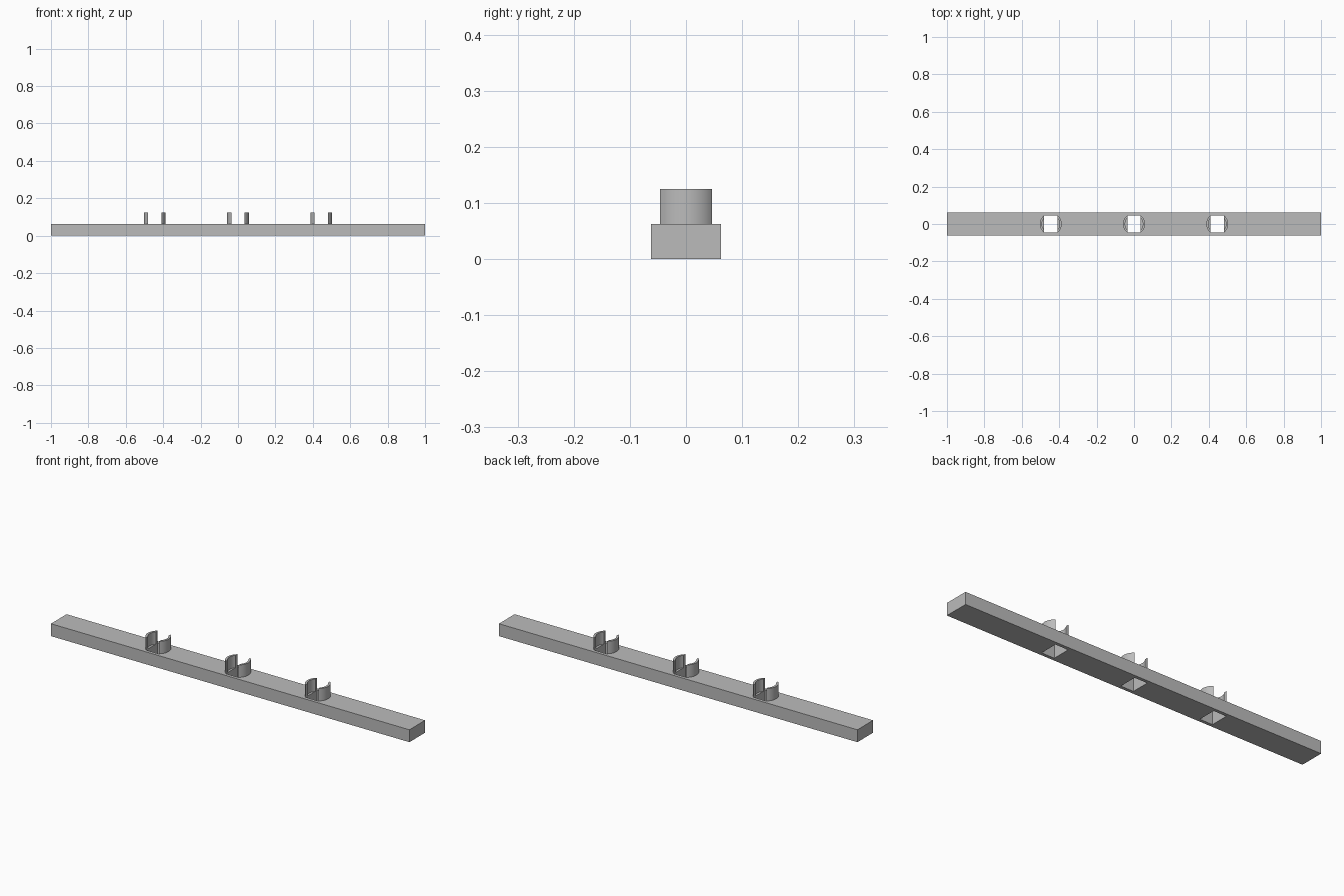
import bpy, bmesh, math

cube = bpy.data.objects.get("Cube")
if cube:
    bpy.data.objects.remove(cube, do_unlink=True)

HALF_LEN, HALF_DEPTH, BAR_TOP, CLIP_TOP = 1.0, 0.0625, 0.0625, 0.125
CENTRES = (-0.445, 0.0, 0.445)
SLOT = 0.0355                       # half width of slot and hole
OUTER, INNER = 0.0585, 0.0475       # clip wall radii
HOLE_Y = math.sqrt(OUTER ** 2 - SLOT ** 2)
STEPS = 16

grey = bpy.data.materials.new("plain grey")
grey.use_nodes = True
colour = (0.5, 0.5, 0.5, 1)
grey.diffuse_color = colour
grey.node_tree.nodes["Principled BSDF"].inputs["Base Color"].default_value = colour


def extruded(name, polygons, z0, z1):
    """Raise a set of flat polygons into a closed solid."""
    bm = bmesh.new()
    for poly in polygons:
        bm.faces.new([bm.verts.new((x, y, z0)) for x, y in poly])
    bmesh.ops.remove_doubles(bm, verts=bm.verts, dist=1e-5)
    res = bmesh.ops.extrude_face_region(bm, geom=bm.faces[:], use_keep_orig=True)
    top = [v for v in res["geom"] if isinstance(v, bmesh.types.BMVert)]
    bmesh.ops.translate(bm, verts=top, vec=(0, 0, z1 - z0))
    bmesh.ops.recalc_face_normals(bm, faces=bm.faces)
    mesh = bpy.data.meshes.new(name)
    bm.to_mesh(mesh)
    bm.free()
    mesh.materials.append(grey)
    obj = bpy.data.objects.new(name, mesh)
    bpy.context.collection.objects.link(obj)
    return obj


# Long bar with three rectangular through holes
xs = [-HALF_LEN] + [c + s * SLOT for c in CENTRES for s in (-1, 1)] + [HALF_LEN]
ys = [-HALF_DEPTH, -HOLE_Y, HOLE_Y, HALF_DEPTH]
cells = []
for i in range(len(xs) - 1):
    for j in range(3):
        if i % 2 == 1 and j == 1:
            continue
        cells.append([(xs[i], ys[j]), (xs[i + 1], ys[j]),
                      (xs[i + 1], ys[j + 1]), (xs[i], ys[j + 1])])
extruded("bar", cells, 0, BAR_TOP)


# Curved clip walls on both sides of each hole, ends cut flat along the slot
def clip_polygons(cx, side):
    rows = []
    for r in (OUTER, INNER):
        limit = math.acos(SLOT / r)
        angles = [limit * (2 * k / STEPS - 1) for k in range(STEPS + 1)]
        rows.append([(cx + side * r * math.cos(a), r * math.sin(a)) for a in angles])
    out, inn = rows
    return [[out[k], out[k + 1], inn[k + 1], inn[k]] for k in range(STEPS)]


for place, cx in zip(("right", "middle", "left"), CENTRES):
    for side, label in ((-1, "right"), (1, "left")):
        clip = extruded(f"{place}_clip_{label}_wall", clip_polygons(cx, side),
                        BAR_TOP, CLIP_TOP)
        bpy.ops.object.select_all(action="DESELECT")
        clip.select_set(True)
        bpy.context.view_layer.objects.active = clip
        bpy.ops.object.shade_smooth_by_angle(angle=math.radians(30))
